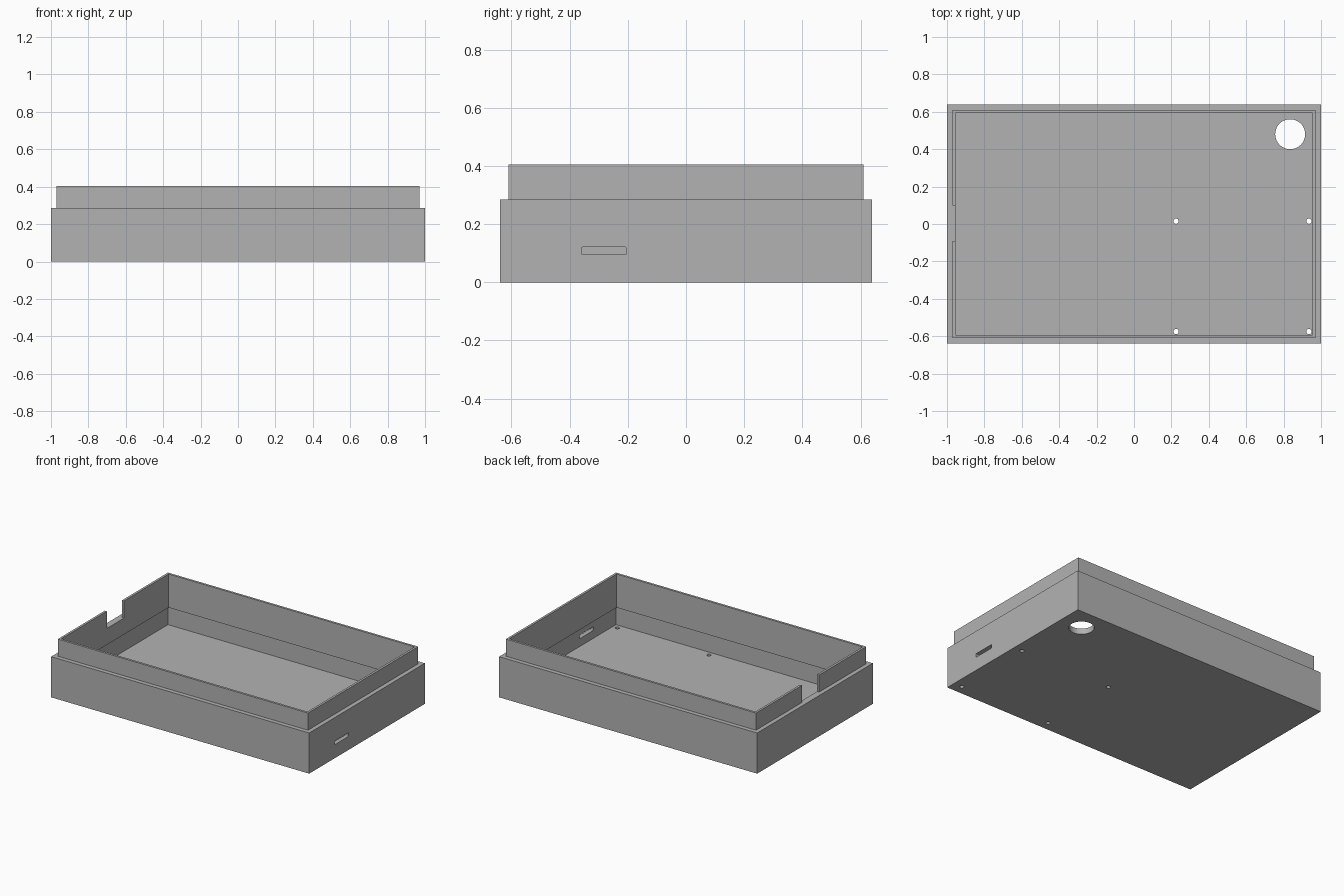
import bpy
import bmesh
from mathutils import Matrix, Vector

cube = bpy.data.objects.get("Cube")
if cube:
    bpy.data.objects.remove(cube, do_unlink=True)

HALF_X, HALF_Y = 1.0, 0.64
WALL, LIP, FLOOR = 0.03, 0.016, 0.04
RIM_Z, LIP_TOP, LIP_BOTTOM = 0.285, 0.405, 0.17

grey = bpy.data.materials.new("plain grey")
grey.use_nodes = True
colour = (0.45, 0.45, 0.45, 1)
grey.diffuse_color = colour
grey.node_tree.nodes["Principled BSDF"].inputs["Base Color"].default_value = colour


def make_object(name, bm):
    mesh = bpy.data.meshes.new(name)
    bm.to_mesh(mesh)
    bm.free()
    mesh.materials.append(grey)
    obj = bpy.data.objects.new(name, mesh)
    bpy.context.collection.objects.link(obj)
    return obj


def box(name, low, high, round_x=0):
    """Box between two corners; round_x rounds the edges running along x."""
    low, high = Vector(low), Vector(high)
    bm = bmesh.new()
    bmesh.ops.create_cube(bm, size=1, matrix=Matrix.Translation((low + high) / 2)
                          @ Matrix.Diagonal((high - low).to_4d()))
    if round_x:
        edges = [e for e in bm.edges
                 if abs(e.verts[0].co.x - e.verts[1].co.x) > 0.01]
        bmesh.ops.bevel(bm, geom=edges, offset=round_x, segments=3,
                        profile=0.5, affect='EDGES')
    return make_object(name, bm)


def centred_box(name, inset, bottom, top):
    x, y = HALF_X - inset, HALF_Y - inset
    return box(name, (-x, -y, bottom), (x, y, top))


def hole(x, y, radius, sides):
    bm = bmesh.new()
    bmesh.ops.create_cone(bm, cap_ends=True, segments=sides, radius1=radius,
                          radius2=radius, depth=0.3,
                          matrix=Matrix.Translation((x, y, 0)))
    return make_object("hole_cutter", bm)


def cut(target, cutter):
    cutter.hide_render = True
    mod = target.modifiers.new("cut", 'BOOLEAN')
    mod.operation = 'DIFFERENCE'
    mod.solver = 'EXACT'
    mod.object = cutter
    with bpy.context.temp_override(object=target, active_object=target):
        bpy.ops.object.modifier_apply(modifier=mod.name)
    bpy.data.objects.remove(cutter, do_unlink=True)


# Open tray with a floor and four walls
tray = centred_box("tray", 0, 0, RIM_Z)
cut(tray, centred_box("tray_cutter", WALL, FLOOR, 1))

# Cable hole and four screw holes through the floor
cut(tray, hole(0.835, 0.48, 0.08, 64))
for x in (0.225, 0.935):
    for y in (-0.575, 0.015):
        cut(tray, hole(x, y, 0.014, 24))

# Port slot in the right-hand wall
cut(tray, box("slot_cutter", (0.9, -0.36, 0.095), (1.1, -0.205, 0.121), 0.005))

# Thin inner frame, reaching down inside the walls and standing above the rim
lip = centred_box("inner_lip", WALL, LIP_BOTTOM, LIP_TOP)
cut(lip, centred_box("lip_cutter", WALL + LIP, 0, 1))

# Notch in the frame, level with the rim
cut(lip, box("notch_cutter", (-1.1, -0.09, RIM_Z), (-0.8, 0.1, 1)))
